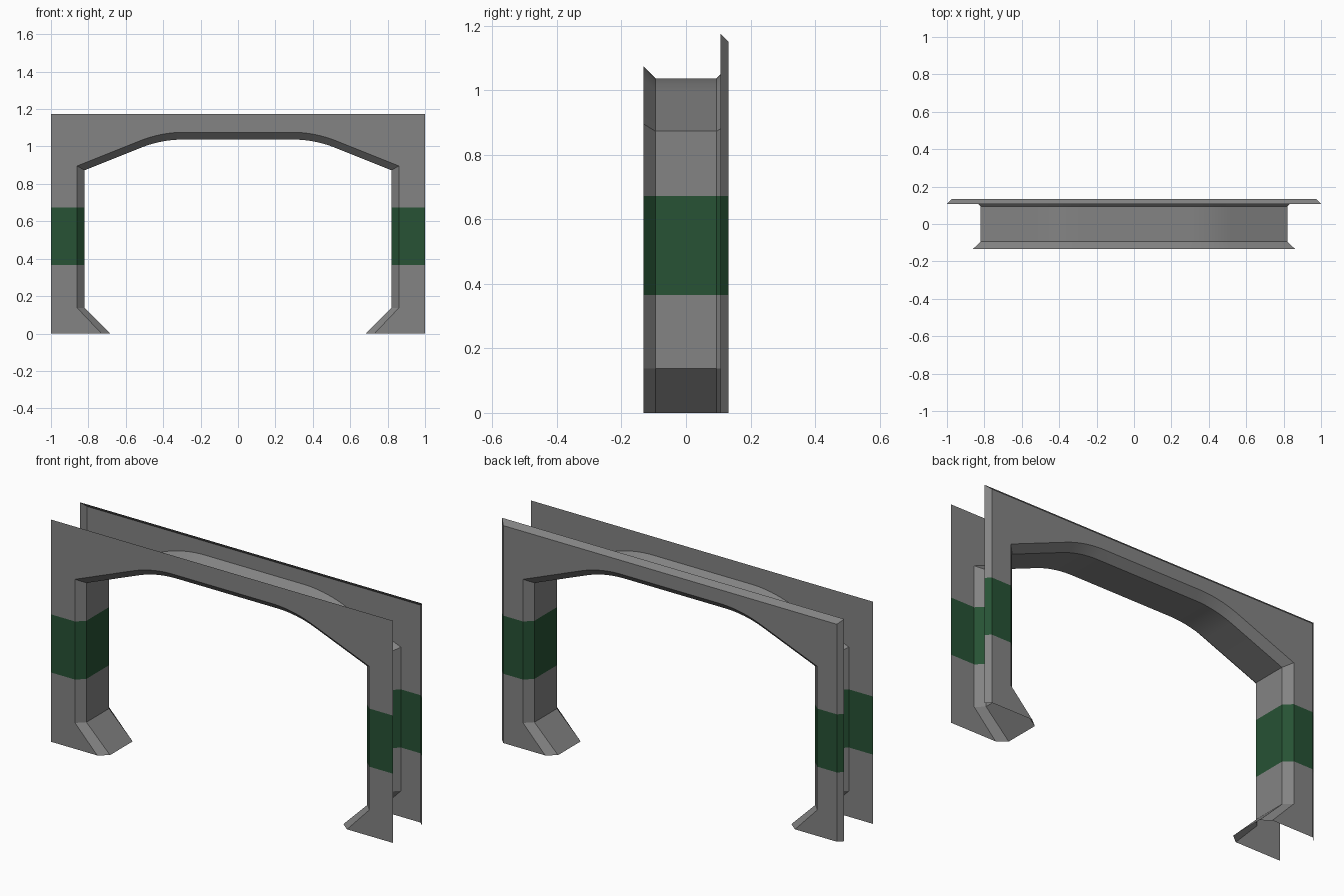
import bpy, math

if "Cube" in bpy.data.objects:
    bpy.data.objects.remove(bpy.data.objects["Cube"])

STRIPE = (0.366, 0.673)
KNEE = 0.137          # height where the splayed feet begin
TOP = 1.174
Y = 0.1325            # half depth
SEGS = 10             # segments in each rounded arch shoulder


def material(name, rgb):
    m = bpy.data.materials.new(name)
    m.diffuse_color = (*rgb, 1)
    m.use_nodes = True
    m.node_tree.nodes["Principled BSDF"].inputs["Base Color"].default_value = m.diffuse_color
    return m


GREY = material("grey_metal", (0.23, 0.23, 0.23))
GREEN = material("dark_green", (0.02, 0.085, 0.035))


def mirrored(half):
    """Right half, foot to crown, continued down the left side."""
    return half + [(-x, z) for x, z in reversed(half)]


def opening(leg, foot, shoulder, crown, radius):
    """Inner outline: splayed foot, leg, sloped shoulder, rounded into the crown."""
    slope = math.atan(0.4)
    xc = leg - (crown - shoulder) / 0.4
    cx = xc - radius * math.tan(slope / 2)
    half = [(foot, 0), (leg, KNEE), (leg, STRIPE[0]), (leg, STRIPE[1]), (leg, shoulder)]
    for i in range(SEGS + 1):
        a = slope * (1 - i / SEGS)
        half.append((cx + radius * math.sin(a), crown - radius + radius * math.cos(a)))
    return mirrored(half)


def outer(inner, side, top):
    """Rectangular outline with one point for each point of the opening."""
    half = inner[:len(inner) // 2]
    pts = [(side, 0)] + [(side, z) for _, z in half[1:4]] + [(side, top)]
    return mirrored(pts + [(x, top) for x, _ in half[5:]])


def shell(name, rows):
    """Skin successive (outline, y) rows; the stripe columns become green."""
    n = len(rows[0][0])
    verts = [(x, y, z) for outline, y in rows for x, z in outline]
    faces, mats = [], []
    for r in range(len(rows) - 1):
        for c in range(n - 1):
            a = r * n + c
            faces.append((a, a + 1, a + n + 1, a + n))
            mats.append(1 if c in (2, n - 4) else 0)
    me = bpy.data.meshes.new(name)
    me.from_pydata(verts, [], faces)
    me.materials.append(GREY)
    me.materials.append(GREEN)
    me.polygons.foreach_set("material_index", mats)
    ob = bpy.data.objects.new(name, me)
    bpy.context.collection.objects.link(ob)
    bpy.ops.object.select_all(action='DESELECT')
    ob.select_set(True)
    bpy.context.view_layer.objects.active = ob
    bpy.ops.object.shade_smooth_by_angle(angle=math.radians(30))


wide = opening(0.86, 0.73, 0.896, 1.076, 0.64)      # opening at the panel faces
narrow = opening(0.82, 0.682, 0.873, 1.037, 0.60)   # opening inside the passage
edge = outer(wide, 1.0, TOP)
back_edge = outer(wide, 0.975, TOP - 0.025)

# Flat front panel
shell("front_panel", [(edge, -Y), (wide, -Y)])
# Passage lining with chamfers on both sides
shell("archway_lining", [(wide, -Y), (narrow, -Y + 0.038), (narrow, Y - 0.038), (wide, Y)])
# Back panel and its sloped outer rim
shell("back_panel", [(wide, Y), (back_edge, Y)])
shell("back_rim", [(back_edge, Y), (edge, Y - 0.025)])
